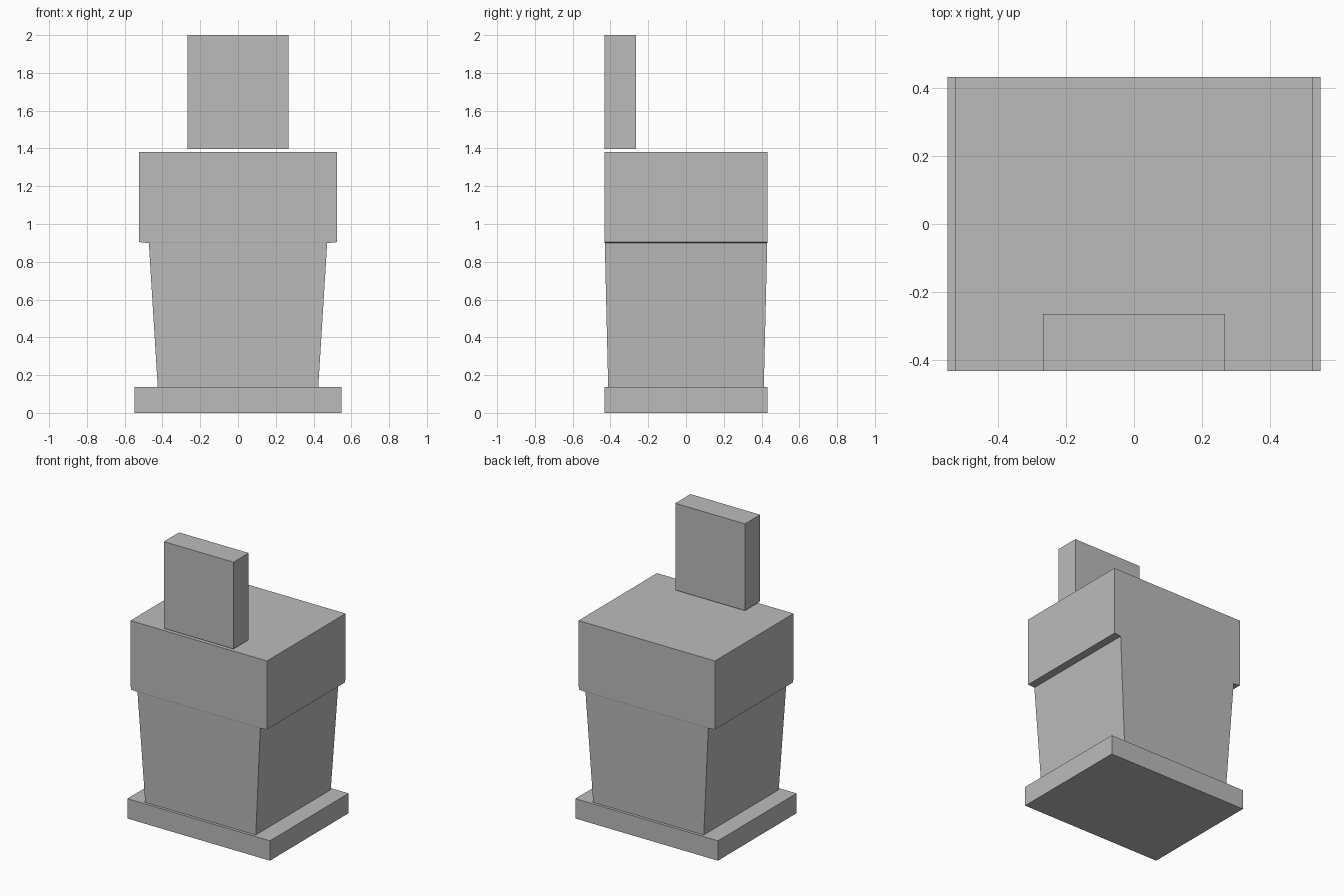
import bpy
import bmesh

cube = bpy.data.objects.get("Cube")
if cube:
    bpy.data.objects.remove(cube, do_unlink=True)

grey = bpy.data.materials.new("plain grey")
grey.use_nodes = True
colour = (0.5, 0.5, 0.5, 1)
grey.diffuse_color = colour
grey.node_tree.nodes["Principled BSDF"].inputs["Base Color"].default_value = colour


def finish(name, bm):
    bmesh.ops.recalc_face_normals(bm, faces=bm.faces)
    mesh = bpy.data.meshes.new(name)
    bm.to_mesh(mesh)
    bm.free()
    mesh.materials.append(grey)
    obj = bpy.data.objects.new(name, mesh)
    bpy.context.collection.objects.link(obj)
    return obj


def box(name, low, high):
    bm = bmesh.new()
    bmesh.ops.create_cube(bm, size=1)
    for v in bm.verts:
        v.co = [(a + b) / 2 + c * (b - a) for a, b, c in zip(low, high, v.co)]
    return finish(name, bm)


def stacked_body(name, rings):
    """Join rectangular rings of (half width, half depth, height), capped at both ends."""
    bm = bmesh.new()
    loops = []
    for x, y, z in rings:
        corners = ((-x, -y), (x, -y), (x, y), (-x, y))
        loops.append([bm.verts.new((cx, cy, z)) for cx, cy in corners])
    for a, b in zip(loops, loops[1:]):
        for i in range(4):
            j = (i + 1) % 4
            bm.faces.new((a[i], a[j], b[j], b[i]))
    bm.faces.new(loops[0])
    bm.faces.new(loops[-1])
    return finish(name, bm)


# Flat foot plate
box("base_plate", (-0.548, -0.432, 0), (0.548, 0.432, 0.138))

# Tapered pedestal that steps out into the wide upper block
stacked_body("body", [
    (0.425, 0.412, 0.138),
    (0.472, 0.430, 0.899),
    (0.523, 0.431, 0.904),
    (0.525, 0.432, 1.382),
])

# Upright panel floating just above the front edge
box("upright_panel", (-0.268, -0.432, 1.397), (0.268, -0.265, 2.0))
